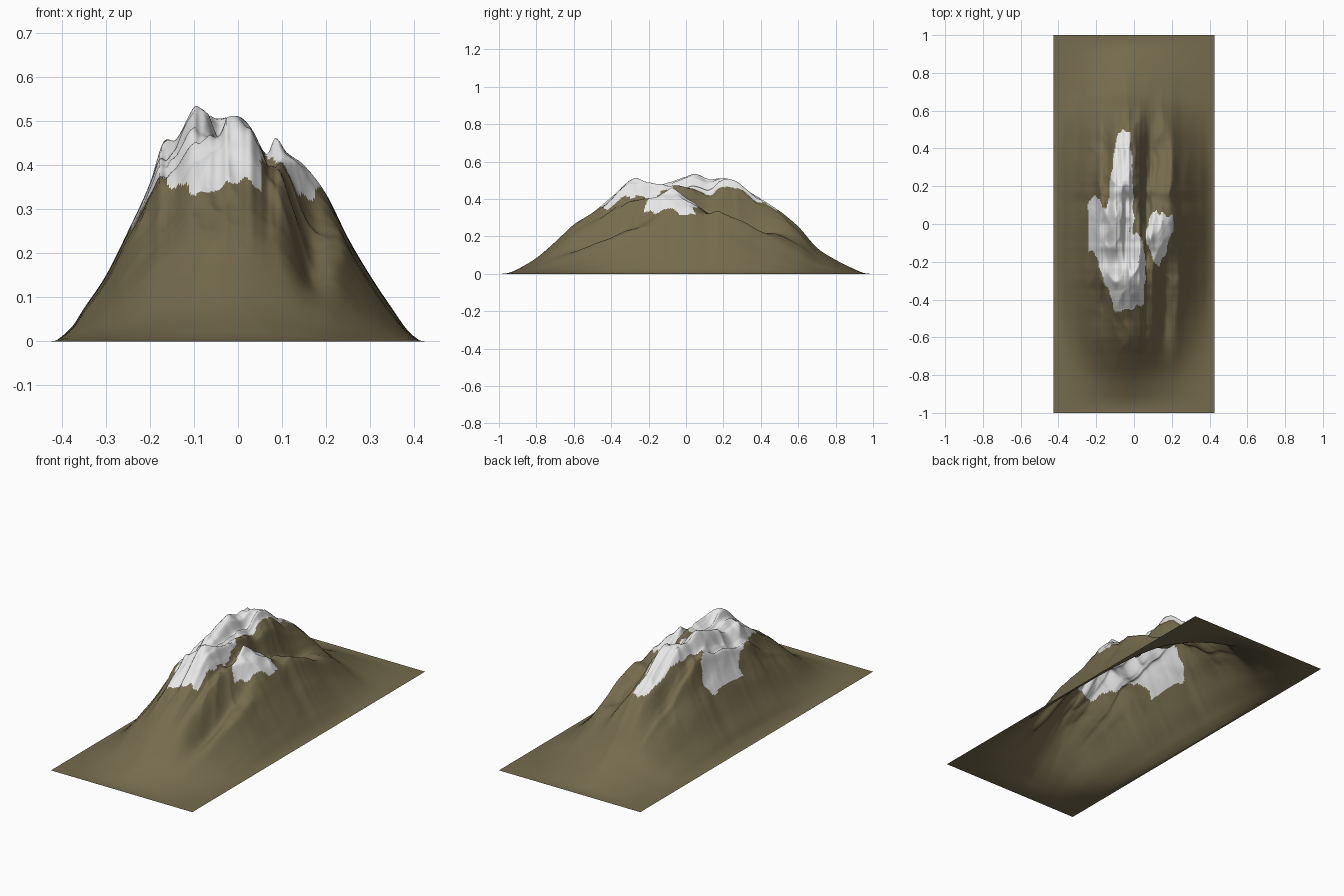
import bpy, math
from mathutils import Vector, noise

if "Cube" in bpy.data.objects:
    bpy.data.objects.remove(bpy.data.objects["Cube"])

HX, HY, NX, NY = 0.425, 1.0, 190, 320

# Profiles: skyline from the front, skyline from the side, plain massif cross-section
FRONT = [(-.425, 0), (-.38, .03), (-.35, .075), (-.3, .15), (-.25, .25), (-.2, .36), (-.17, .452),
         (-.14, .46), (-.1, .532), (-.085, .53), (-.05, .505), (0, .51), (.03, .485), (.065, .425),
         (.085, .462), (.11, .43), (.15, .4), (.2, .335), (.25, .235), (.3, .15), (.35, .075),
         (.39, .02), (.425, 0)]
SIDE = [(-1, 0), (-.95, .005), (-.9, .025), (-.8, .085), (-.7, .17), (-.6, .265), (-.5, .33), (-.4, .415),
        (-.28, .52), (-.2, .49), (-.13, .48), (0, .52), (.05, .535), (.13, .505), (.24, .52),
        (.35, .44), (.5, .34), (.6, .255), (.7, .14), (.8, .075), (.9, .025), (.95, .005), (1, 0)]
CROSS = [(-.425, 0), (-.39, .02), (-.3, .15), (-.25, .245), (-.2, .33), (-.1, .42), (0, .44),
         (.1, .41), (.2, .32), (.25, .23), (.3, .15), (.39, .02), (.425, 0)]

# Peaks, ridges and gullies: x, y, x radius, y radius, relative height
FEATURES = [(-.09, .05, .055, .13, .24), (-.015, -.27, .055, .11, .22), (-.05, .27, .055, .18, .22),
            (-.165, .1, .022, .07, .17), (.085, -.08, .018, .05, .18), (.16, -.05, .06, .1, .07),
            (.1, .33, .07, .22, -.36), (.06, .1, .03, .1, -.14), (.2, .33, .03, .2, .1),
            (.17, -.48, .048, .17, -.36), (.17, -.26, .045, .1, -.18), (.24, -.38, .03, .2, .1),
            (-.045, .65, .035, .25, .1), (-.18, -.42, .06, .15, -.14), (-.17, .38, .05, .14, -.1)]

# Snow outlines in plan
SNOW = [[(-.05, .5), (-.02, .48), (-.003, .2), (-.003, -.05), (.04, -.07), (.06, -.2), (.055, -.43),
         (-.03, -.455), (-.1, -.465), (-.135, -.35), (-.185, -.25), (-.2, -.16), (-.24, -.14), (-.24, .12),
         (-.18, .14), (-.17, .09), (-.14, .1), (-.115, .3), (-.09, .48)],
        [(.06, -.05), (.11, .09), (.14, .04), (.21, .05), (.205, -.04), (.17, -.14), (.135, -.22),
         (.095, -.18)]]


def curve(pts, t):
    """Smooth interpolation through profile points."""
    n = len(pts)
    i = next((k for k in range(n - 2) if t < pts[k + 1][0]), n - 2)

    def slope(k):
        if k == 0 or k == n - 1:
            return 0
        return (pts[k + 1][1] - pts[k - 1][1]) / (pts[k + 1][0] - pts[k - 1][0])
    (x0, a), (x1, b) = pts[i], pts[i + 1]
    d = x1 - x0
    u = min(1, max(0, (t - x0) / d))
    return max(0, (2*u**3 - 3*u*u + 1) * a + (u**3 - 2*u*u + u) * d * slope(i)
               + (3*u*u - 2*u**3) * b + (u**3 - u*u) * d * slope(i + 1))


def inside(poly, x, y):
    hit = False
    for (ax, ay), (bx, by) in zip(poly, poly[1:] + poly[:1]):
        if (ay > y) != (by > y) and x < ax + (y - ay) * (bx - ax) / (by - ay):
            hit = not hit
    return hit


def ratios(target, actual, r):
    """Smoothed correction factors that pull a skyline to its target."""
    q = [min(1.3, max(.75, t / a)) if a > .004 else 1 for t, a in zip(target, actual)]
    out = []
    for i in range(len(q)):
        w = q[max(0, i - r):i + r + 1]
        out.append(sum(w) / len(w))
    return out


xs = [-HX + 2 * HX * i / NX for i in range(NX + 1)]
ys = [-HY + 2 * HY * j / NY for j in range(NY + 1)]
front = [curve(FRONT, x) for x in xs]
side = [curve(SIDE, y) for y in ys]
cross = [curve(CROSS, x) for x in xs]

# Raw terrain: massif with thin corners, features and eroded noise
h = []
for j, y in enumerate(ys):
    row = []
    for i, x in enumerate(xs):
        wx = x + .012 * noise.noise(Vector((x * 9, y * 5, 3.1)))
        wy = y + .03 * noise.noise(Vector((x * 9, y * 5, 8.7)))
        k = 1.0
        for cx, cy, rx, ry, a in FEATURES:
            e = ((wx - cx) / rx) ** 2 + ((wy - cy) / ry) ** 2
            if e < 9:
                k += a * math.exp(-(e ** .65 if a > 0 else e))   # sharp peaks, round gullies
        k += .05 * (.3 - abs(noise.noise(Vector((wx * 9, wy * 4, 1.7)))))
        top = min(1, cross[i] * side[j] / .2) ** 2
        k += .09 * top * (.25 - abs(noise.noise(Vector((wx * 15, wy * 8, 5.2)))))
        k *= math.exp(-1.8 * (abs(x + .04) / HX * abs(y)) ** 1.5)
        row.append(cross[i] * side[j] / .49 * k)
    h.append(row)

# Match both skylines
for _ in range(3):
    q = ratios(side, [max(r) for r in h], 2)
    h = [[v * q[j] for v in r] for j, r in enumerate(h)]
    q = ratios(front, [max(c) for c in zip(*h)], 0)
    h = [[v * (1 + (q[i] - 1) * max(0, 1 - (y / .7) ** 2)) for i, v in enumerate(r)]
         for y, r in zip(ys, h)]

# Mountain surface
verts = [(x, y, h[j][i]) for j, y in enumerate(ys) for i, x in enumerate(xs)]
W = NX + 1
faces = [(j * W + i, j * W + i + 1, (j + 1) * W + i + 1, (j + 1) * W + i)
         for j in range(NY) for i in range(NX)]
mesh = bpy.data.meshes.new("mountain")
mesh.from_pydata(verts, [], faces)
mountain = bpy.data.objects.new("mountain", mesh)
bpy.context.collection.objects.link(mountain)

for name, col in (("brown_earth", (.178, .147, .074, 1)), ("white_snow", (.8, .8, .8, 1))):
    m = bpy.data.materials.new(name)
    m.diffuse_color = col
    m.use_nodes = True
    m.node_tree.nodes["Principled BSDF"].inputs["Base Color"].default_value = m.diffuse_color
    mesh.materials.append(m)

# Snow cover with a ragged edge
for p in mesh.polygons:
    p.use_smooth = True
    c = p.center
    if abs(c.x) < .27 and abs(c.y) < .55:
        dx = .01 * noise.noise(Vector((c.x * 30, c.y * 16, 2)))
        dy = .03 * noise.noise(Vector((c.x * 30, c.y * 16, 9)))
        if any(inside(s, c.x + dx, c.y + dy) for s in SNOW):
            p.material_index = 1
mesh.update()
